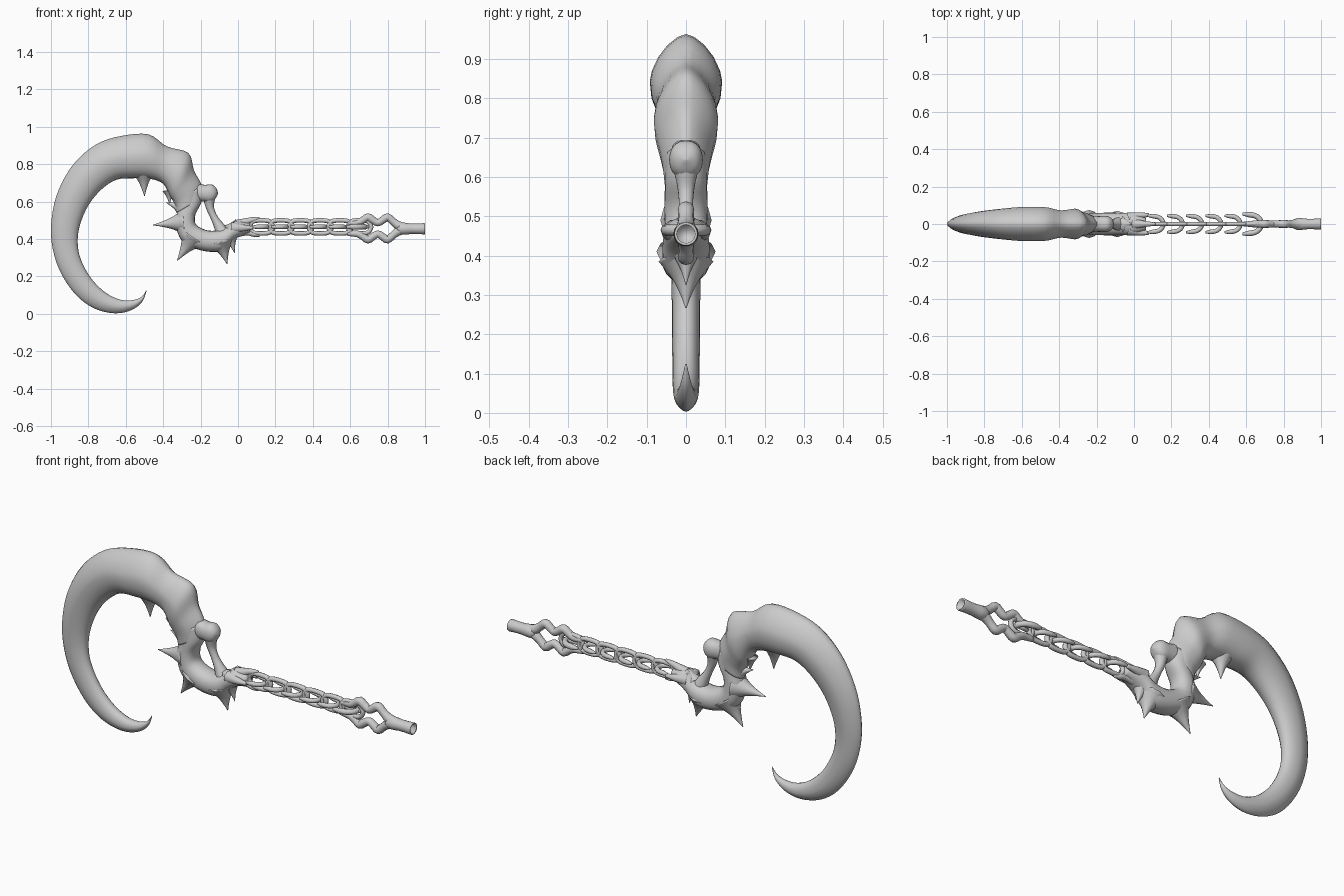
import bpy, bmesh
from math import sin, cos, pi
from mathutils import Vector

if "Cube" in bpy.data.objects:
    bpy.data.objects.remove(bpy.data.objects["Cube"])

def catmull(pts, n, cyclic=False):
    """Smooth interpolation of equal-length tuples."""
    out, m = [], len(pts)
    for i in range(m if cyclic else m - 1):
        ids = [(i + k) % m if cyclic else min(max(i + k, 0), m - 1) for k in (-1, 0, 1, 2)]
        a, b, c, d = [pts[k] for k in ids]
        for s in range(n):
            t = s / n
            out.append(tuple(0.5 * (2*q + (r-p)*t + (2*p-5*q+4*r-u)*t*t + (3*q-p-3*r+u)*t**3)
                             for p, q, r, u in zip(a, b, c, d)))
    if not cyclic:
        out.append(tuple(pts[-1]))
    return out

def loft(name, rings):
    bm = bmesh.new()
    vs = [[bm.verts.new(p) for p in r] for r in rings]
    n = len(rings[0])
    for a, b in zip(vs, vs[1:]):
        for i in range(n):
            bm.faces.new((a[i], a[(i+1) % n], b[(i+1) % n], b[i]))
    bm.faces.new(vs[0])
    bm.faces.new(vs[-1])
    bmesh.ops.recalc_face_normals(bm, faces=bm.faces)
    me = bpy.data.meshes.new(name)
    bm.to_mesh(me)
    bm.free()
    for p in me.polygons:
        p.use_smooth = True
    ob = bpy.data.objects.new(name, me)
    bpy.context.collection.objects.link(ob)
    return ob

def blade(name, secs, sharp):
    """Each section: outer x, z, inner x, z, half thickness."""
    rings = []
    for xo, zo, xi, zi, w in catmull(secs, 4):
        ring = []
        for k in range(20):
            a = 2*pi*k/20
            c, s = cos(a), sin(a)
            e = sharp if c > 0 else 0.9
            u = (abs(c)**e) * (1 if c > 0 else -1)
            v = (abs(s)**e) * (1 if s > 0 else -1)
            t = (1 + u) / 2
            ring.append((xi + (xo-xi)*t, v*w, zi + (zo-zi)*t))
        rings.append(ring)
    return loft(name, rings)

def tube(name, path, n=6, cyclic=False, sides=10):
    """Each path point: x, y, z, radius; swept as round section."""
    pts = catmull(path, n, cyclic)
    m = len(pts)
    rings = []
    for i, p in enumerate(pts):
        if cyclic:
            t = Vector(pts[(i+1) % m][:3]) - Vector(pts[i-1][:3])
        else:
            t = Vector(pts[min(i+1, m-1)][:3]) - Vector(pts[max(i-1, 0)][:3])
        t.normalize()
        # paths lie in a plane of constant y or constant z
        ref = Vector((0, 1, 0)) if abs(t.y) < 1e-4 and flat_y(path) else Vector((0, 0, 1))
        side = t.cross(ref).normalized()
        up = side.cross(t)
        rings.append([Vector(p[:3]) + p[3]*(side*cos(2*pi*k/sides) + up*sin(2*pi*k/sides))
                      for k in range(sides)])
    if cyclic:
        rings.append(rings[0])
    ob = loft(name, rings)
    if cyclic:  # weld the seam, drop the caps
        bm = bmesh.new()
        bm.from_mesh(ob.data)
        bmesh.ops.delete(bm, geom=[f for f in bm.faces if len(f.verts) == sides], context='FACES')
        bmesh.ops.remove_doubles(bm, verts=bm.verts, dist=1e-5)
        bmesh.ops.recalc_face_normals(bm, faces=bm.faces)
        bm.to_mesh(ob.data)
        bm.free()
    return ob

def flat_y(path):
    return max(p[1] for p in path) - min(p[1] for p in path) < 1e-4

def spike(name, base, tip, r):
    """Concave thorn in the y = 0 plane with a flared foot."""
    prof = [(0, 1), (.2, .72), (.45, .42), (.75, .18), (1, .02)]
    return tube(name, [(base[0]+(tip[0]-base[0])*t, 0, base[1]+(tip[1]-base[1])*t, r*f)
                       for t, f in prof], 3, sides=12)

# Great hooked blade, tip to shoulder
blade("hook_blade", [
    (-.489, .122, -.491, .125, .002), (-.512, .065, -.515, .092, .012), (-.57, .02, -.56, .074, .022),
    (-.66, .003, -.63, .076, .03), (-.77, .03, -.71, .115, .034), (-.87, .105, -.785, .19, .035),
    (-.955, .235, -.84, .29, .036), (-.996, .38, -.857, .38, .038), (-.995, .52, -.845, .475, .046),
    (-.96, .66, -.80, .58, .057), (-.88, .80, -.73, .665, .07), (-.76, .905, -.65, .717, .082),
    (-.63, .95, -.56, .725, .091), (-.48, .96, -.47, .722, .09), (-.38, .895, -.40, .695, .073),
    (-.265, .86, -.365, .63, .082), (-.235, .765, -.345, .60, .07), (-.195, .69, -.335, .575, .06),
    (-.19, .62, -.33, .54, .054)], 1.25)

# Curved neck and lower body
blade("neck_body", [
    (-.20, .68, -.34, .60, .055), (-.195, .60, -.325, .55, .054), (-.228, .53, -.335, .49, .055),
    (-.222, .475, -.30, .39, .057), (-.155, .445, -.20, .34, .06), (-.08, .455, -.09, .335, .06),
    (-.02, .495, -.03, .39, .058), (.02, .495, .02, .42, .05), (.065, .485, .065, .435, .03)], 0.9)

# Knob and the strut that closes the opening
blade("knob", [(-.22, .70, -.22, .60, .04), (-.18, .69, -.185, .60, .042), (-.14, .692, -.15, .595, .042),
               (-.115, .67, -.125, .61, .03), (-.107, .645, -.108, .64, .004)], 0.9)
tube("strut", [(-.155, 0, .625, .035), (-.15, 0, .57, .022), (-.13, 0, .52, .019),
               (-.105, 0, .475, .026), (-.08, 0, .43, .04)])

# Thorns
for i, (b, t, r) in enumerate([
        ((-.505, .76), (-.50, .63), .062), ((-.37, .66), (-.365, .585), .035),
        ((-.31, .57), (-.385, .595), .035), ((-.29, .49), (-.455, .475), .065),
        ((-.24, .41), (-.325, .285), .075), ((-.09, .385), (-.058, .267), .07),
        ((-.04, .41), (-.018, .325), .04), ((-.04, .45), (-.012, .505), .045)]):
    spike(f"thorn_{i+1}", b, t, r)

# Claws gripping the chain
tube("claw_top", [(.0, 0, .475, .03), (.05, 0, .495, .018), (.085, 0, .505, .013), (.115, 0, .513, .006)])
tube("claw_bottom", [(.0, 0, .44, .03), (.05, 0, .435, .016), (.085, 0, .425, .013), (.115, 0, .418, .006)])
for s in (-1, 1):
    tube("claw_side", [(-.03, s*.03, .46, .032), (.03, s*.045, .46, .018), (.08, s*.048, .46, .009)])

# Chain: upright closed links joined by open U links
CZ = .465
for i in range(6):
    x = .125 + .105*i
    h, l, r = .034, .062, .012
    tube("upright_link", [(x+l*a, 0, CZ+h*b, r) for a, b in
                          [(1, 0), (.8, .75), (.4, 1), (-.4, 1), (-.8, .75), (-1, 0),
                           (-.8, -.75), (-.4, -1), (.4, -1), (.8, -.75)]], 3, True, 8)
for i in range(6):
    x = .115 + .103*i
    big = 1.2 if i == 5 else 1
    w, l = .040*big, .042*big
    tube("u_link", [(x+l*a, w*b, CZ, .012*big*c) for a, b, c in
                    [(-1, 1.1, .5), (-.3, 1.05, 1), (.4, .9, 1), (.85, .5, 1), (1, 0, 1),
                     (.85, -.5, 1), (.4, -.9, 1), (-.3, -1.05, 1), (-1, -1.1, .5)]], 3, False, 8)

# Zigzag pommel strands, mirrored above and below the axis
AX = .457
for s in (-1, 1):
    tube("zigzag_strand", [(x, 0, AX+s*z, r) for x, z, r in
         [(.585, .028, .012), (.64, .03, .018), (.668, .044, .019), (.695, .060, .021), (.72, .045, .02),
          (.748, .03, .019), (.774, .045, .02), (.80, .060, .021), (.83, .036, .02),
          (.86, .014, .024), (.90, .004, .024)]], 3, sides=12)
tube("chain_bar", [(.60, 0, CZ, .01), (.70, 0, CZ, .008)], 2)

# Hollow end socket
loft("end_socket", [[(x, r*cos(2*pi*k/20), .455+r*sin(2*pi*k/20)) for k in range(20)] for x, r in
     [(.85, .02), (.87, .032), (.90, .031), (.925, .028), (.96, .028), (.995, .03), (1.0, .029),
      (.998, .023), (.95, .02)]])
